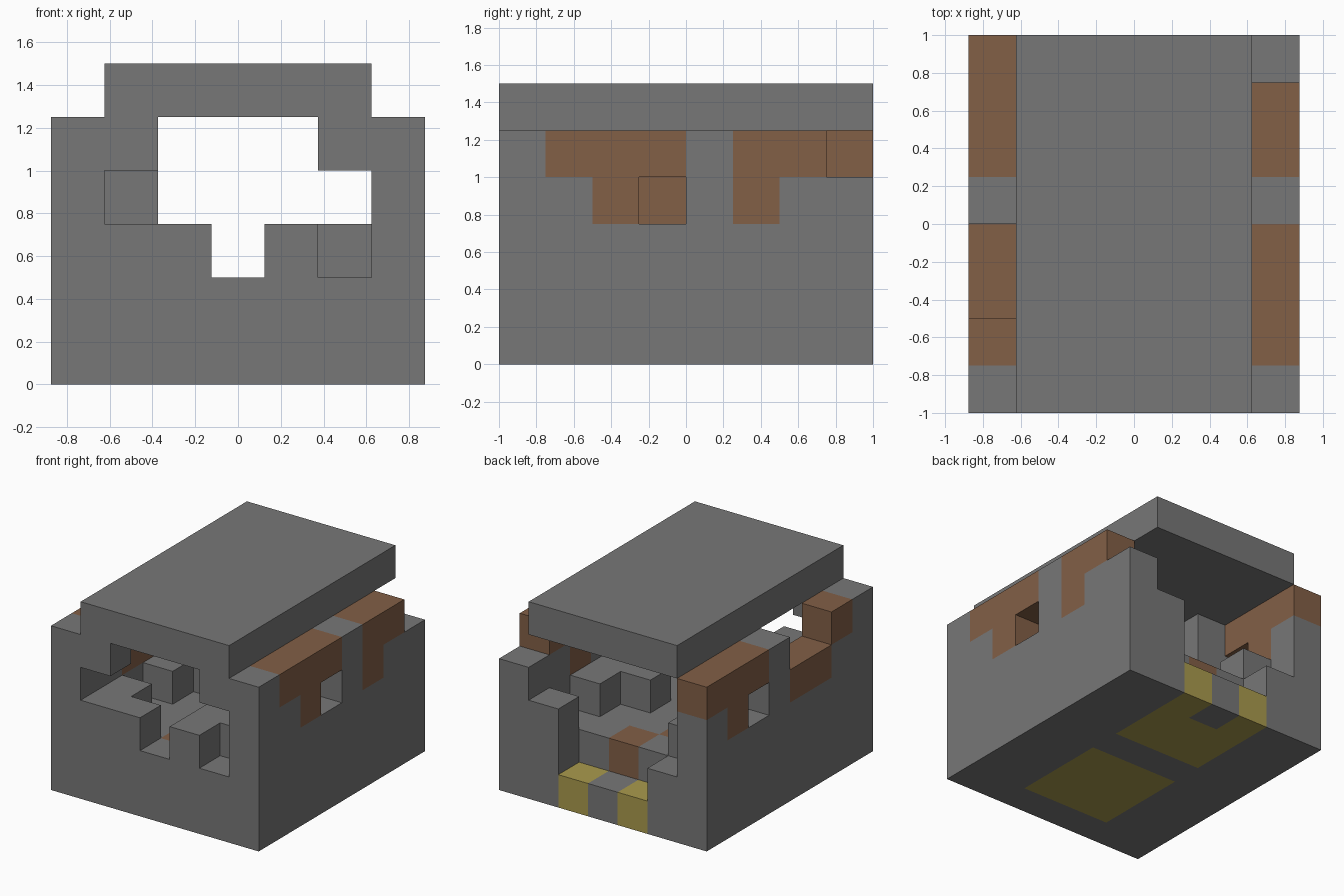
import bpy
import bmesh
from itertools import product
from mathutils import Vector

cube = bpy.data.objects.get("Cube")
if cube:
    bpy.data.objects.remove(cube, do_unlink=True)

UNIT = 0.25
ORIGIN = Vector((-0.875, -1.0, 0.0))


def material(name, rgb):
    mat = bpy.data.materials.new(name)
    mat.use_nodes = True
    mat.diffuse_color = (*rgb, 1)
    bsdf = mat.node_tree.nodes["Principled BSDF"]
    bsdf.inputs["Base Color"].default_value = (*rgb, 1)
    bsdf.inputs["Roughness"].default_value = 0.9
    return mat


MATERIALS = [
    material("stone_grey", (0.185, 0.185, 0.185)),
    material("rust_brown", (0.225, 0.115, 0.062)),
    material("hazard_yellow", (0.40, 0.325, 0.075)),
]


def block(xs, ys, zs):
    """Set of grid cells; each argument is an inclusive (first, last) pair."""
    return set(product(*(range(a, b + 1) for a, b in (xs, ys, zs))))


def cells(x, z, rows):
    """Cells of one column and layer at the given rows."""
    return {(x, y, z) for y in rows}


# Foundation and floor, with a recessed doorway at the back
foundation = block((0, 6), (0, 7), (0, 0))
floor = block((1, 5), (0, 7), (1, 1)) - block((2, 4), (7, 7), (1, 1))

# Side walls, with a window hole and broken top edge
right_wall = block((6, 6), (0, 7), (1, 4)) - {(6, 3, 3), (6, 7, 4)}
left_wall = block((0, 0), (0, 7), (1, 4)) - {(0, 5, 3), (0, 2, 4), (0, 3, 4)}

# Broken inner masonry standing on the floor
rubble = (cells(1, 2, (0, 1, 3, 4, 6)) | cells(2, 2, (0, 4))
          | cells(4, 2, (0, 1, 4)) | cells(5, 2, (1, 4, 5, 7)))

# Roof supports and roof slab
supports = {(1, 0, 4), (5, 0, 4), (1, 4, 3), (1, 4, 4)}
roof = block((1, 5), (0, 7), (5, 5))

PARTS = {
    "foundation": foundation, "floor": floor, "right_wall": right_wall,
    "left_wall": left_wall, "inner_masonry": rubble,
    "roof_supports": supports, "roof_slab": roof,
}
SOLID = set().union(*PARTS.values())

# Coloured cells: rust along the wall tops and floor, yellow floor panels
RUST = (cells(6, 4, (1, 2, 3, 5, 6)) | cells(6, 3, (2, 5))
        | cells(0, 4, (1, 5, 6, 7)) | cells(0, 3, (2, 3, 6))
        | {(3, 1, 1), (3, 6, 1), (2, 5, 1)})
YELLOW = (block((2, 4), (1, 3), (0, 0)) | block((2, 4), (5, 7), (0, 0))) - {(3, 7, 0)}


def build(name, part):
    """Make one mesh from the exposed cell faces of a part."""
    bm = bmesh.new()
    for cell in sorted(part):
        index = 1 if cell in RUST else 2 if cell in YELLOW else 0
        centre = Vector(cell) + Vector((0.5, 0.5, 0.5))
        for axis, sign in product(range(3), (-1, 1)):
            normal = Vector((0, 0, 0))
            normal[axis] = sign
            if tuple(int(c + n) for c, n in zip(cell, normal)) in SOLID:
                continue
            u = Vector((0, 0, 0))
            u[(axis + 1) % 3] = 0.5
            v = normal.cross(u)
            mid = centre + normal * 0.5
            corners = (mid - u - v, mid + u - v, mid + u + v, mid - u + v)
            face = bm.faces.new([bm.verts.new(ORIGIN + c * UNIT) for c in corners])
            face.material_index = index
    bmesh.ops.remove_doubles(bm, verts=bm.verts[:], dist=0.001)
    bmesh.ops.dissolve_limit(bm, angle_limit=0.01, verts=bm.verts[:],
                             edges=bm.edges[:], delimit={'MATERIAL'})
    mesh = bpy.data.meshes.new(name)
    bm.to_mesh(mesh)
    bm.free()
    for mat in MATERIALS:
        mesh.materials.append(mat)
    bpy.context.collection.objects.link(bpy.data.objects.new(name, mesh))


for part_name, part_cells in PARTS.items():
    build(part_name, part_cells)
